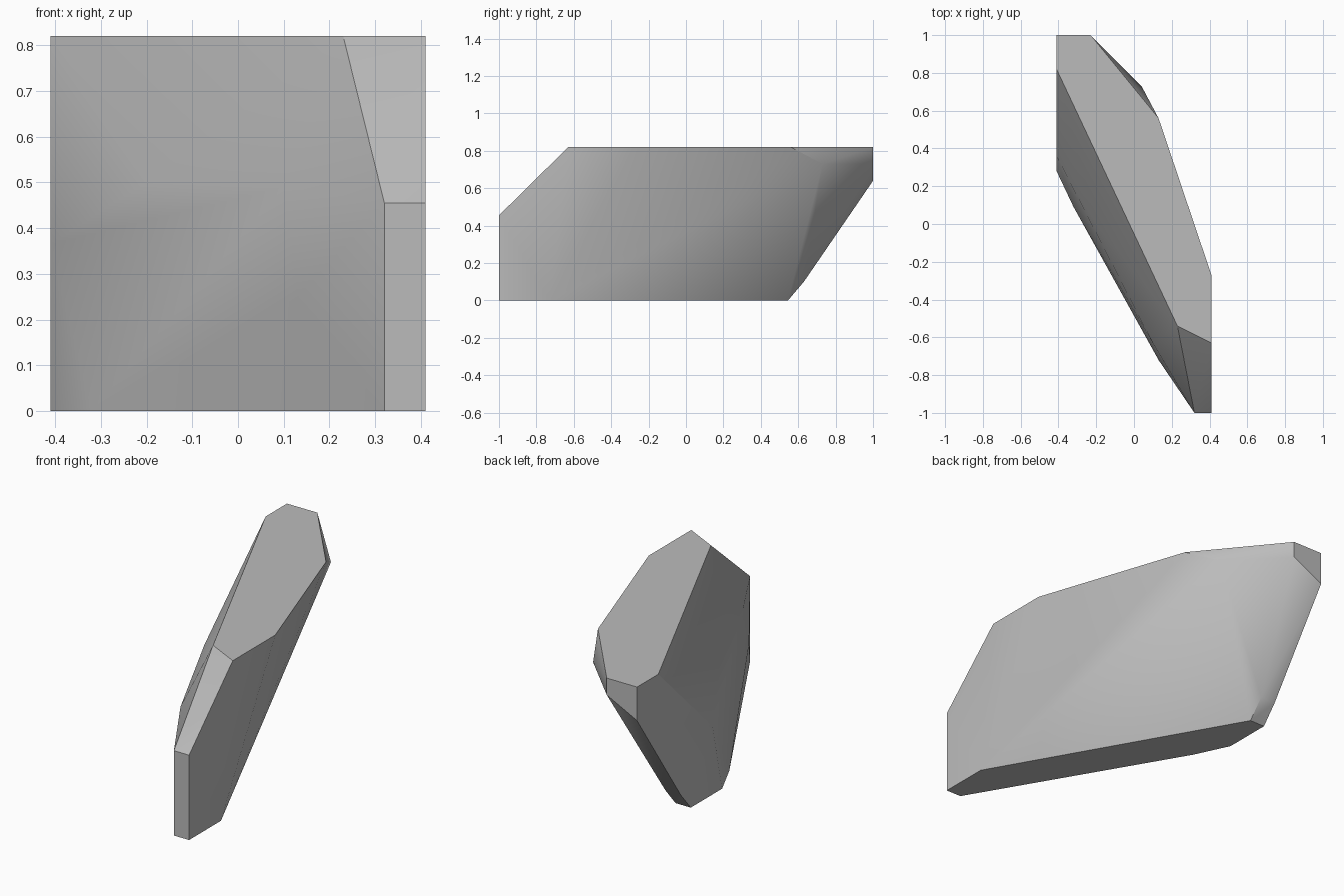
import bpy
import bmesh
import math

default = bpy.data.objects.get("Cube")
if default:
    bpy.data.objects.remove(default, do_unlink=True)

# Stone material
stone = bpy.data.materials.new("grey_stone")
stone.use_nodes = True
grey = (0.5, 0.5, 0.5, 1)
stone.diffuse_color = grey
stone.node_tree.nodes["Principled BSDF"].inputs["Base Color"].default_value = grey

TOP, LIP, W = 0.82, 0.455, 0.41

# Outline corners of the flat top and flat base
top = [(-W, 1), (-0.23, 1), (0.13, 0.56), (W, -0.27), (W, -0.63), (0.23, -0.54), (-W, 0.82)]
base = [(0.32, -1), (W, -1), (W, -0.73), (-0.32, 0.545), (-W, 0.545), (-W, 0.28), (-0.32, 0.09)]
corners = [(x, y, TOP) for x, y in top] + [(x, y, 0) for x, y in base]

# Chipped front end, chipped back end, and bulges of the long front side
corners += [(0.32, -1, LIP), (W, -1, LIP)]
corners += [(-W, 1, 0.64), (-0.23, 1, 0.73), (0.04, 0.73, 0.73), (-W, 0.63, 0.1), (-0.32, 0.63, 0.1)]
corners += [(-W, 0.36, 0.365), (-0.2, 0, 0.5), (0.1, -0.63, 0.49), (0.13, -0.72, 0.25)]

# Wrap the corners into one faceted boulder
bm = bmesh.new()
for c in corners:
    bm.verts.new(c)
hull = bmesh.ops.convex_hull(bm, input=bm.verts)
loose = [v for v in bm.verts if not v.link_faces]
bmesh.ops.delete(bm, geom=loose, context='VERTS')
bmesh.ops.dissolve_limit(bm, angle_limit=math.radians(1), verts=bm.verts, edges=bm.edges)
bmesh.ops.recalc_face_normals(bm, faces=bm.faces)
mesh = bpy.data.meshes.new("boulder")
bm.to_mesh(mesh)
bm.free()
mesh.materials.append(stone)

boulder = bpy.data.objects.new("boulder", mesh)
bpy.context.collection.objects.link(boulder)
bpy.context.view_layer.objects.active = boulder
boulder.select_set(True)
bpy.ops.object.shade_smooth_by_angle(angle=math.radians(30))
